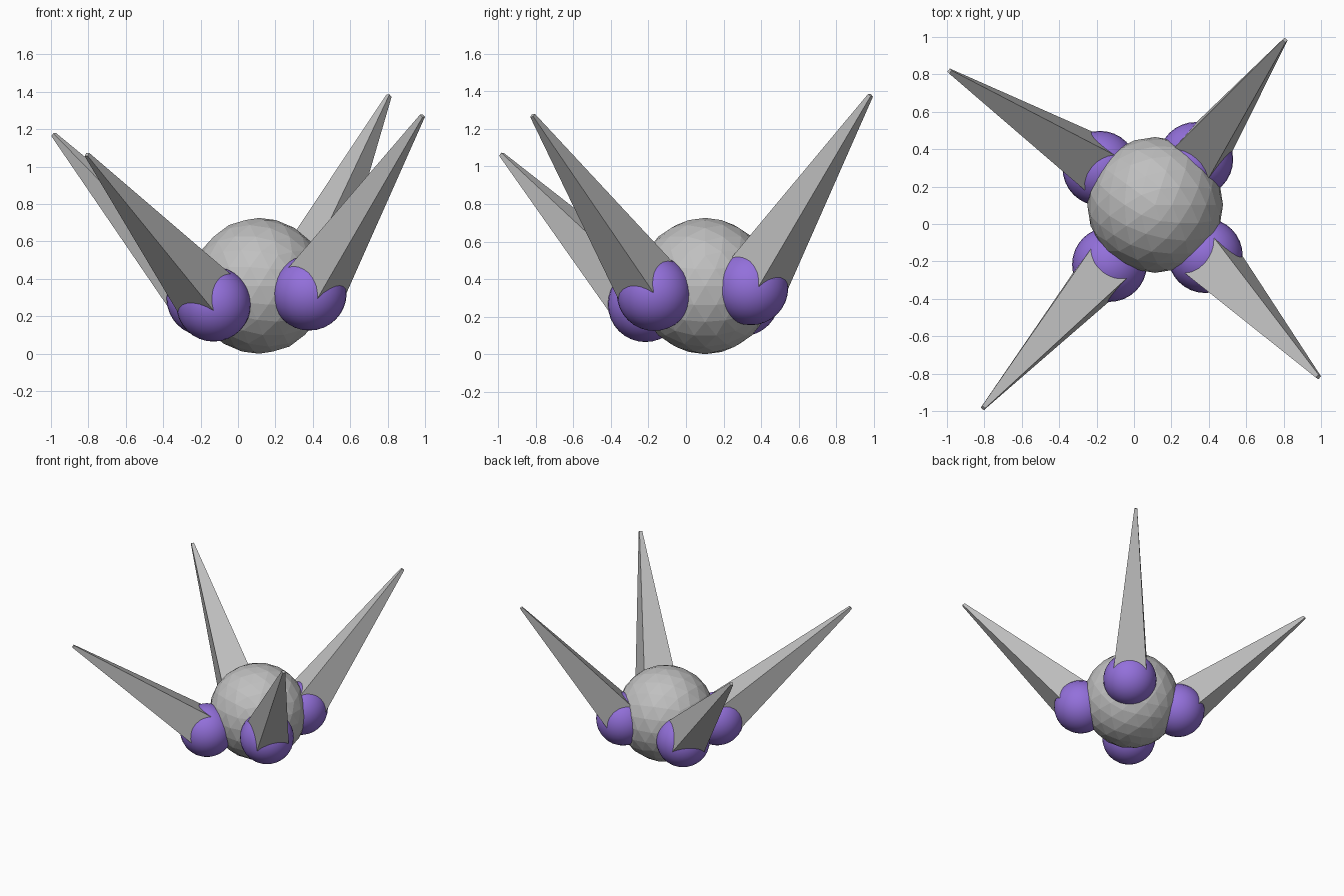
import bpy
import math
from mathutils import Vector, Matrix

if "Cube" in bpy.data.objects:
    bpy.data.objects.remove(bpy.data.objects["Cube"])


def material(name, rgb):
    m = bpy.data.materials.new(name)
    m.diffuse_color = (*rgb, 1.0)
    m.use_nodes = True
    m.node_tree.nodes["Principled BSDF"].inputs["Base Color"].default_value = m.diffuse_color
    return m


silver = material("silver grey", (0.527, 0.527, 0.527))
purple = material("medium purple", (0.292, 0.162, 0.708))

# Tilted frame shared by the four legs
diag_a = Vector((1.615, 1.967, 0.315)).normalized()
diag_b = Vector((1.972, -1.635, 0.100)).normalized()
axis = diag_b.cross(diag_a).normalized()
tip_centre = Vector((0, 0, 1.222))
joint_centre = tip_centre - axis * 0.92


def finish(name, mat):
    ob = bpy.context.object
    ob.name = name
    ob.data.materials.append(mat)
    return ob


# Faceted round body
bpy.ops.mesh.primitive_ico_sphere_add(subdivisions=3, radius=0.363,
                                      location=(0.113, 0.102, 0.363))
finish("body", silver)

directions = {"front_left": -diag_a, "front_right": diag_b,
              "back_right": diag_a, "back_left": -diag_b}

for label, d in directions.items():
    base = joint_centre + d * 0.366
    tip = tip_centre + d * 1.282

    # Smooth ball joint
    bpy.ops.mesh.primitive_uv_sphere_add(segments=32, ring_count=16,
                                         radius=0.2, location=base)
    finish(label + "_joint", purple)
    bpy.ops.object.shade_smooth()

    # Four-sided tapering spike, one flat side turned outward
    along = (tip - base).normalized()
    side = axis.cross(along).normalized()
    outward = along.cross(side)
    rot = Matrix((side, outward, along)).transposed().to_4x4()
    bpy.ops.mesh.primitive_cone_add(vertices=4, radius1=0.188, radius2=0.015,
                                    depth=(tip - base).length)
    spike = finish(label + "_spike", silver)
    spike.data.transform(Matrix.Rotation(math.radians(45), 4, 'Z'))
    spike.matrix_world = Matrix.Translation((base + tip) / 2) @ rot
